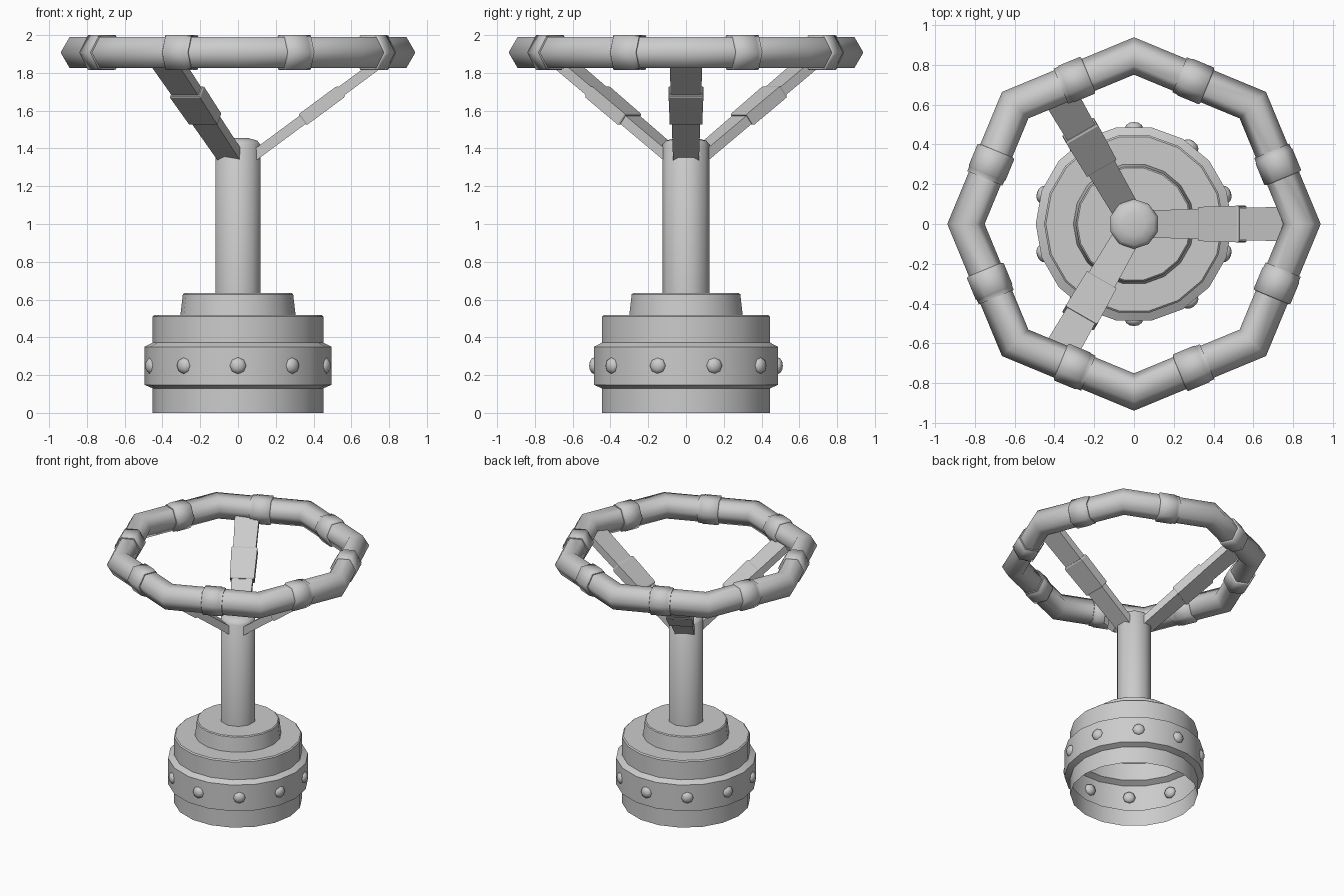
import bpy, bmesh
from math import pi, sin, cos, radians, sqrt
from mathutils import Matrix

if "Cube" in bpy.data.objects:
    bpy.data.objects.remove(bpy.data.objects["Cube"])


def loft(name, rings, n, phase=0.0, mat=None, cap0=True, cap1=True, smooth=40):
    """Skin n-sided elliptical rings (height, radius_x, radius_y) along local z."""
    bm = bmesh.new()
    loops = []
    for h, a, b in rings:
        loops.append([bm.verts.new((a * cos(phase + 2 * pi * i / n),
                                    b * sin(phase + 2 * pi * i / n), h)) for i in range(n)])
    for lo, hi in zip(loops, loops[1:]):
        for i in range(n):
            j = (i + 1) % n
            bm.faces.new((lo[i], lo[j], hi[j], hi[i]))
    if cap0:
        bm.faces.new(loops[0][::-1])
    if cap1:
        bm.faces.new(loops[-1])
    bm.transform(mat or Matrix())
    me = bpy.data.meshes.new(name)
    bm.to_mesh(me)
    bm.free()
    ob = bpy.data.objects.new(name, me)
    bpy.context.collection.objects.link(ob)
    finish(ob, smooth)
    return ob


def finish(ob, angle):
    bpy.ops.object.select_all(action='DESELECT')
    ob.select_set(True)
    bpy.context.view_layer.objects.active = ob
    bpy.ops.object.shade_smooth_by_angle(angle=radians(angle))


def rot(deg, axis):
    return Matrix.Rotation(radians(deg), 4, axis)


def move(x, y, z):
    return Matrix.Translation((x, y, z))


def round_rings(profile):
    return [(z, r, r) for r, z in profile]


# hollow base shell, open underneath, with a raised band and a stepped top
loft("base_shell", round_rings([
    (0.452, 0), (0.452, 0.13), (0.494, 0.148), (0.494, 0.35), (0.452, 0.372),
    (0.452, 0.51), (0.443, 0.518), (0.305, 0.518), (0.292, 0.628), (0.285, 0.634)]),
    18, cap0=False, smooth=30)

# column with a slightly domed end
loft("column", round_rings([
    (0.125, 0.6), (0.125, 1.42), (0.107, 1.442), (0.06, 1.454), (0.02, 1.456)]),
    10, phase=pi / 2)

# bolts around the band
for i in range(10):
    bpy.ops.mesh.primitive_uv_sphere_add(segments=8, ring_count=6, radius=1)
    bolt = bpy.context.object
    bolt.name = f"bolt_{i + 1}"
    bolt.data.transform(rot(90 + 36 * i, 'Z') @ move(0.483, 0, 0.25) @ rot(90, 'Y')
                        @ Matrix.Diagonal((0.045, 0.045, 0.03, 1)))
    finish(bolt, 60)

# eight-sided wheel rim with a hexagonal section
bpy.ops.mesh.primitive_torus_add(major_segments=8, minor_segments=6,
                                 major_radius=0.845, minor_radius=0.094,
                                 location=(0, 0, 1.908))
rim = bpy.context.object
rim.name = "wheel_rim"
finish(rim, 65)

# sleeves at the middle of each rim side
for i in range(8):
    m = rot(22.5 + 45 * i, 'Z') @ move(0.845 * cos(pi / 8), 0, 1.908) @ rot(-90, 'X')
    sleeve = [(-0.075, 0.09, 0.097), (-0.07, 0.1, 0.1062), (0.045, 0.1, 0.1062),
              (0.05, 0.096, 0.102), (0.075, 0.095, 0.101)]
    loft(f"rim_sleeve_{i + 1}", sleeve, 6, mat=m, smooth=65)

# three flat spokes, each with a thicker sleeve
q = sqrt(2)
for i in range(3):
    m = rot(120 * i, 'Z') @ move(0.06, 0, 1.343) @ rot(53.5, 'Y')
    loft(f"spoke_{i + 1}", [(0, 0.027 * q, 0.068 * q), (0.9, 0.027 * q, 0.087 * q)],
         4, phase=pi / 4, mat=m, smooth=20)
    loft(f"spoke_sleeve_{i + 1}", [
        (0.35, 0.031 * q, 0.081 * q), (0.358, 0.036 * q, 0.086 * q),
        (0.595, 0.036 * q, 0.092 * q), (0.606, 0.031 * q, 0.087 * q)],
        4, phase=pi / 4, mat=m, smooth=20)
